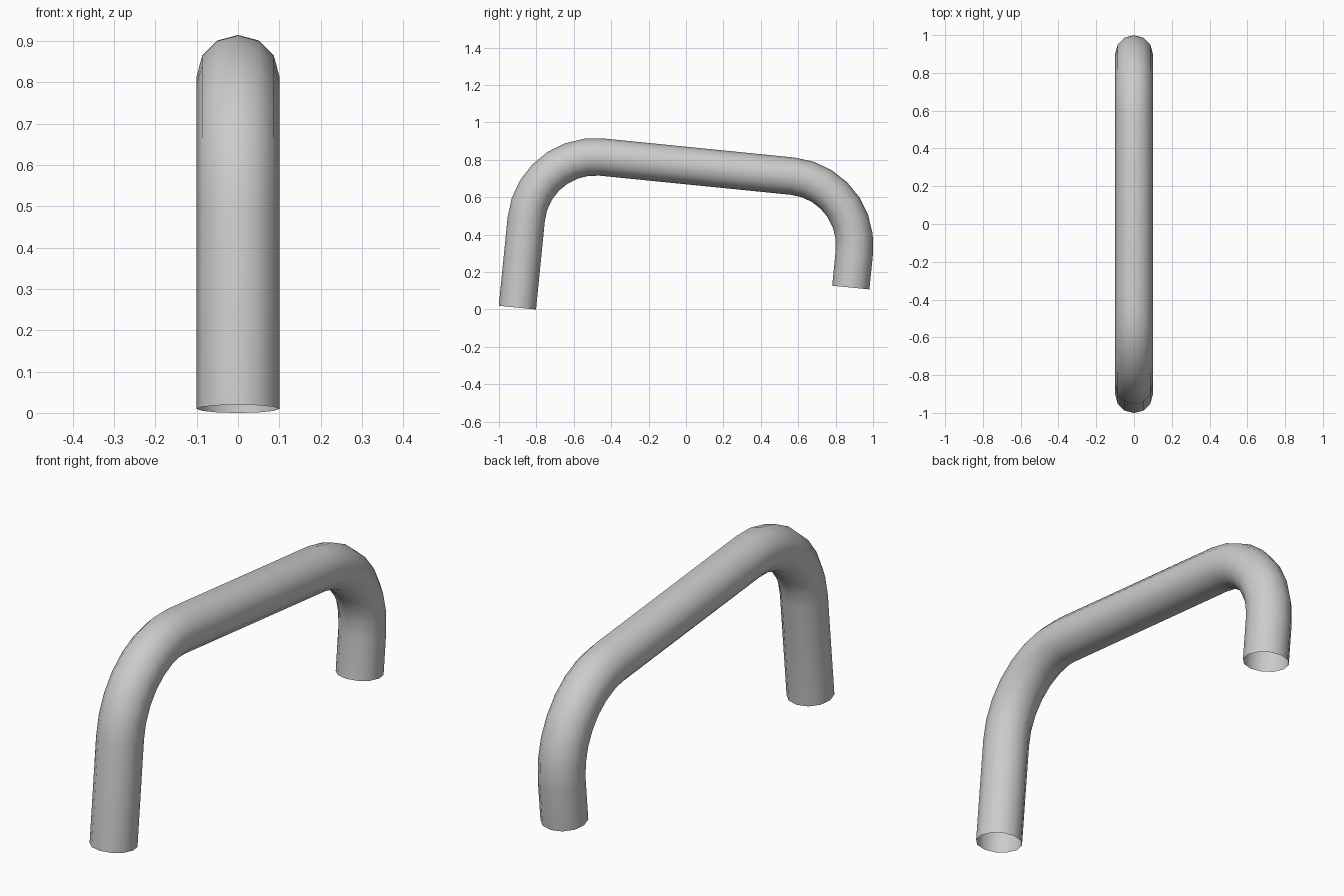
import bpy, bmesh
from math import sin, cos, pi, atan
from mathutils import Matrix

if "Cube" in bpy.data.objects:
    bpy.data.objects.remove(bpy.data.objects["Cube"])

SIDES, BEND_STEPS = 12, 7
TUBE_R, BEND_R = 0.1, 0.37
LEFT, RIGHT, BAR = -0.898, 0.865, 0.766   # leg centres and bar height, before tilting


def bend(cy, start, end):
    """Path points (y, z, outward angle) round a quarter bend."""
    cz = BAR - BEND_R
    for i in range(BEND_STEPS + 1):
        a = start + (end - start) * i / BEND_STEPS
        yield cy + BEND_R * cos(a), cz + BEND_R * sin(a), a


# Centre line: long leg, bend, bar, bend, short leg
path = [(LEFT, -0.08, pi)]
path += bend(LEFT + BEND_R, pi, pi / 2)
path += bend(RIGHT - BEND_R, pi / 2, 0)
path += [(RIGHT, 0.2045, 0)]

# Sweep an open-ended round section along the path
bm = bmesh.new()
rings = []
for y, z, a in path:
    ring = []
    for k in range(SIDES):
        t = 2 * pi * k / SIDES
        out = TUBE_R * sin(t)
        ring.append(bm.verts.new((TUBE_R * cos(t), y + out * cos(a), z + out * sin(a))))
    rings.append(ring)
for r0, r1 in zip(rings, rings[1:]):
    for k in range(SIDES):
        n = (k + 1) % SIDES
        bm.faces.new((r0[k], r0[n], r1[n], r1[k]))

# Whole handle leans slightly
bmesh.ops.transform(bm, matrix=Matrix.Rotation(-atan(0.1), 4, 'X'), verts=bm.verts)
bmesh.ops.recalc_face_normals(bm, faces=bm.faces)
# Make sure the outer surface faces out
f = bm.faces[:][0]
centre = sum((v.co for v in rings[0] + rings[1]), f.calc_center_median() * 0) / (2 * SIDES)
if f.normal.dot(f.calc_center_median() - centre) < 0:
    bmesh.ops.reverse_faces(bm, faces=bm.faces)

mesh = bpy.data.meshes.new("tube_handle")
bm.to_mesh(mesh)
bm.free()
handle = bpy.data.objects.new("tube_handle", mesh)
bpy.context.collection.objects.link(handle)
for p in mesh.polygons:
    p.use_smooth = True
